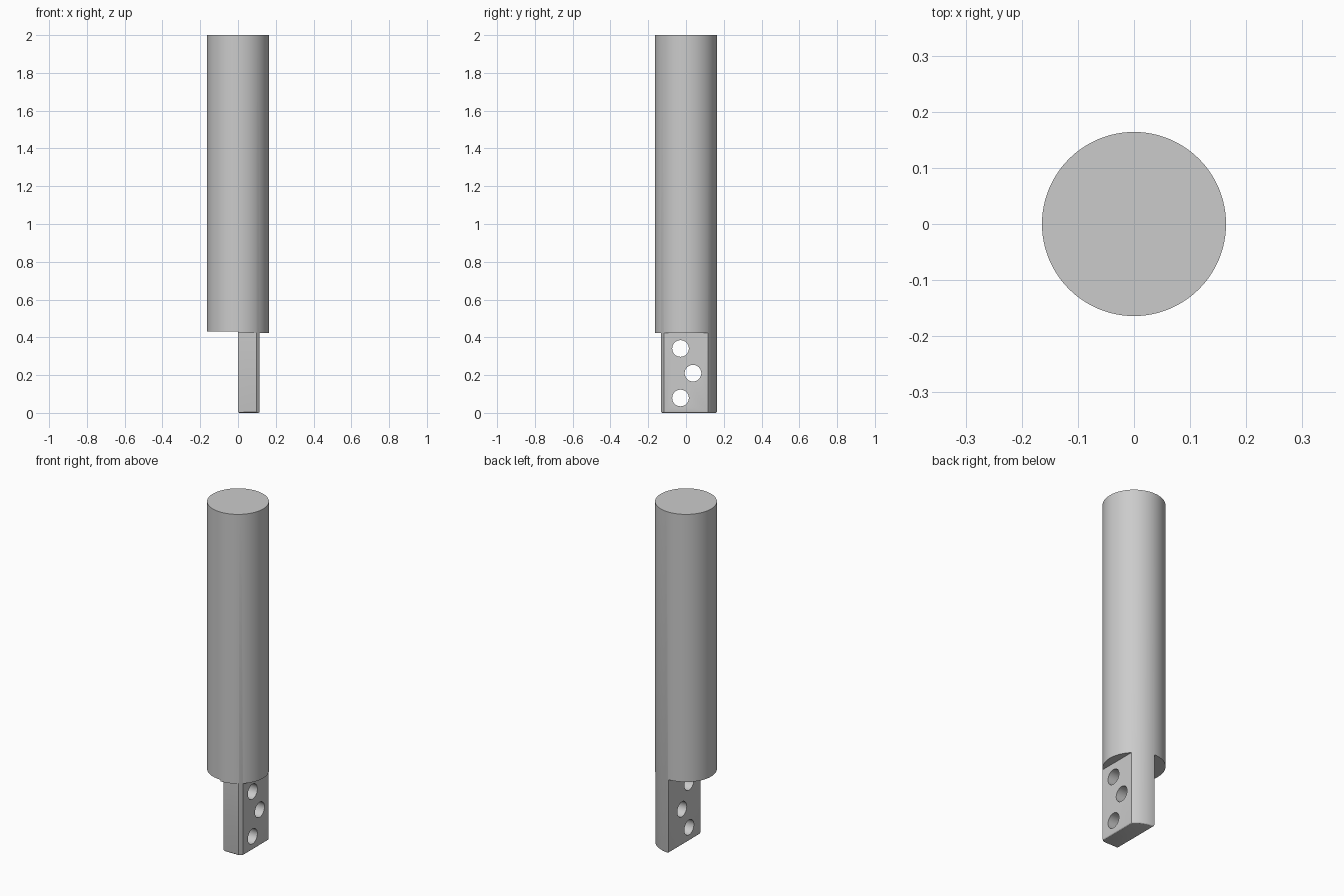
import bpy, bmesh, math
from mathutils import Matrix

cube = bpy.data.objects.get("Cube")
if cube:
    bpy.data.objects.remove(cube, do_unlink=True)

R, HEIGHT = 0.164, 2.0
TANG_TOP, RELIEF_TOP = 0.422, 0.432
HOLE_R = 0.044
HOLES = [(-0.029, 0.341), (0.037, 0.21), (-0.029, 0.079)]

steel = bpy.data.materials.new("grey steel")
steel.use_nodes = True
colour = (0.6, 0.6, 0.6, 1)
steel.diffuse_color = colour
steel.node_tree.nodes["Principled BSDF"].inputs["Base Color"].default_value = colour


def new_object(name, bm):
    mesh = bpy.data.meshes.new(name)
    bm.to_mesh(mesh)
    bm.free()
    mesh.materials.append(steel)
    obj = bpy.data.objects.new(name, mesh)
    bpy.context.collection.objects.link(obj)
    return obj


def cylinder(name, radius, depth, matrix, sides):
    bm = bmesh.new()
    bmesh.ops.create_cone(bm, cap_ends=True, segments=sides, radius1=radius,
                          radius2=radius, depth=depth, matrix=matrix)
    return new_object(name, bm)


def box(name, low, high):
    bm = bmesh.new()
    size = [h - l for l, h in zip(low, high)]
    centre = [(h + l) / 2 for l, h in zip(low, high)]
    bmesh.ops.create_cube(bm, size=1, matrix=Matrix.Translation(centre) @ Matrix.Diagonal((*size, 1)))
    return new_object(name, bm)


def cut(target, cutter):
    cutter.hide_render = True
    mod = target.modifiers.new("cut", "BOOLEAN")
    mod.operation = "DIFFERENCE"
    mod.solver = "EXACT"
    mod.object = cutter
    bpy.context.view_layer.objects.active = target
    bpy.ops.object.modifier_apply(modifier=mod.name)
    bpy.data.objects.remove(cutter, do_unlink=True)


# Round bar, full length
shaft = cylinder("shaft_with_tang", R, HEIGHT, Matrix.Translation((0, 0, HEIGHT / 2)), 96)

# Mill the lower end down to the half-width tang
cut(shaft, box("half_relief", (-1, -1, -1), (0, 1, RELIEF_TOP)))
cut(shaft, box("side_flat", (0.115, -1, -1), (1, 1, TANG_TOP)))
cut(shaft, box("front_flat", (-1, -1, -1), (1, -0.132, TANG_TOP)))

# Soften the bottom rim of the tang
bm = bmesh.new()
bm.from_mesh(shaft.data)
rim = [e for e in bm.edges if all(abs(v.co.z) < 1e-4 for v in e.verts)
       and len({f.normal.z < -0.9 for f in e.link_faces}) == 2]
bmesh.ops.bevel(bm, geom=rim, offset=0.008, segments=3, profile=0.5,
                affect="EDGES", clamp_overlap=True)
bm.to_mesh(shaft.data)
bm.free()

# Three staggered through holes
for y, z in HOLES:
    place = Matrix.Translation((0.06, y, z)) @ Matrix.Rotation(math.pi / 2, 4, "Y")
    cut(shaft, cylinder("hole_cutter", HOLE_R, 0.4, place, 48))

# Smooth round surfaces, crisp machined edges
bpy.ops.object.select_all(action="DESELECT")
shaft.select_set(True)
bpy.context.view_layer.objects.active = shaft
bpy.ops.object.shade_smooth_by_angle(angle=math.radians(25))
